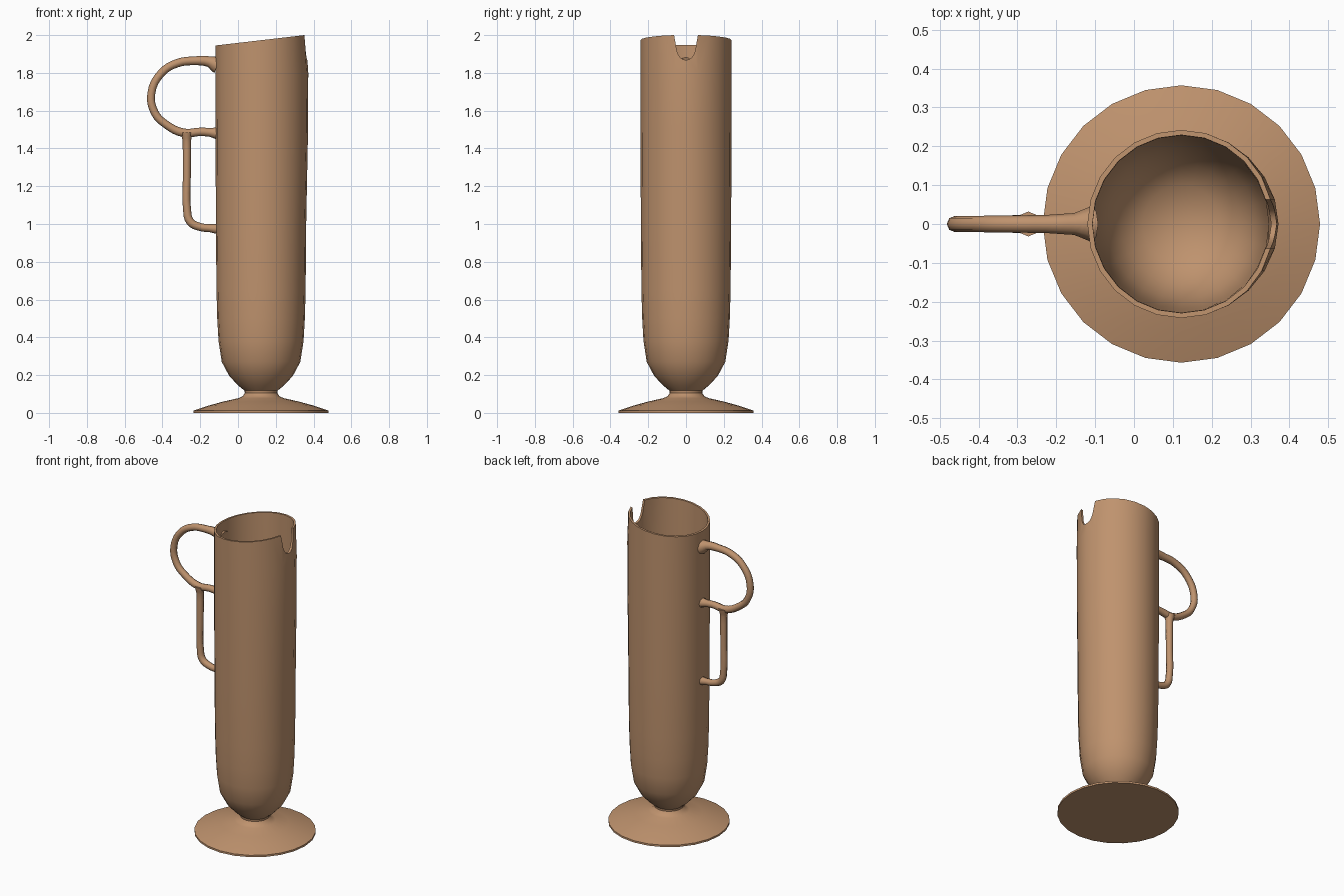
import bpy, bmesh, math

if "Cube" in bpy.data.objects:
    bpy.data.objects.remove(bpy.data.objects["Cube"])

AXIS = 0.122      # x of the vessel's centre line
SIDES = 24

tan = bpy.data.materials.new("tan clay")
tan.diffuse_color = (0.52, 0.29, 0.155, 1)
tan.use_nodes = True
tan.node_tree.nodes["Principled BSDF"].inputs["Base Color"].default_value = tan.diffuse_color


def finish(ob, angle=40):
    bpy.ops.object.select_all(action='DESELECT')
    ob.select_set(True)
    bpy.context.view_layer.objects.active = ob
    bpy.ops.object.convert(target='MESH')
    bpy.ops.object.shade_smooth_by_angle(angle=math.radians(angle))


def new_object(name, bm):
    me = bpy.data.meshes.new(name)
    bmesh.ops.recalc_face_normals(bm, faces=bm.faces)
    bm.to_mesh(me)
    bm.free()
    me.materials.append(tan)
    ob = bpy.data.objects.new(name, me)
    bpy.context.collection.objects.link(ob)
    return ob


# Vessel: one lathed profile, from under the foot, up the outside, down the inside
profile = [(0, 0), (0.357, 0.0), (0.357, 0.012), (0.28, 0.038), (0.2, 0.06), (0.12, 0.078),
           (0.098, 0.088), (0.086, 0.105), (0.088, 0.118), (0.12, 0.144), (0.168, 0.195),
           (0.208, 0.27), (0.225, 0.38), (0.232, 0.5), (0.236, 0.65), (0.239, 1.0),
           (0.241, 1.5), (0.242, 1.8), (0.242, 2.0),
           (0.229, 2.0), (0.228, 1.8), (0.227, 1.5), (0.225, 1.0), (0.222, 0.65),
           (0.218, 0.5), (0.211, 0.39), (0.193, 0.285), (0.155, 0.212), (0.1, 0.165), (0, 0.14)]
bm = bmesh.new()
verts = [bm.verts.new((r, 0, z)) for r, z in profile]
edges = [bm.edges.new(p) for p in zip(verts, verts[1:])]
bmesh.ops.spin(bm, geom=verts + edges, cent=(0, 0, 0), axis=(0, 0, 1),
               angle=math.tau, steps=SIDES)
bmesh.ops.remove_doubles(bm, verts=bm.verts, dist=0.0005)
for v in bm.verts:
    x, y, z = v.co
    if z > 1.99:                       # slanted rim
        v.co.z = 1.973 + 0.116 * x
    if z > 1.4 and x > 0:              # slight bulge at the spout
        v.co.x += 0.008 * (x / 0.242) ** 4 * (1 if z < 1.9 else -0.6)
    v.co.x += AXIS
vessel = new_object("vessel", bm)

# Pouring notch cutter: tapered U shape pushed through the +x wall
outline = [(-0.067, 2.1), (-0.063, 2.0), (-0.048, 1.915)]
outline += [(-0.043 * math.cos(a), 1.91 - 0.042 * math.sin(a))
            for a in [math.pi * i / 8 for i in range(1, 8)]]
outline += [(0.048, 1.915), (0.063, 2.0), (0.067, 2.1)]
bm = bmesh.new()
face = bm.faces.new([bm.verts.new((0.25, y, z)) for y, z in outline])
ext = bmesh.ops.extrude_face_region(bm, geom=[face])
bmesh.ops.translate(bm, vec=(0.3, 0, 0),
                    verts=[g for g in ext["geom"] if isinstance(g, bmesh.types.BMVert)])
cutter = new_object("notch_cutter", bm)
cutter.hide_render = True

mod = vessel.modifiers.new("notch", 'BOOLEAN')
mod.operation = 'DIFFERENCE'
mod.solver = 'EXACT'
mod.object = cutter
finish(vessel)
bpy.data.objects.remove(cutter)


# Handle tubes: (x, z, radius) along a smooth path
def tube(name, points):
    cu = bpy.data.curves.new(name, 'CURVE')
    cu.dimensions = '3D'
    cu.bevel_depth = 1.0
    cu.bevel_resolution = 2
    cu.resolution_u = 4
    cu.use_fill_caps = True
    sp = cu.splines.new('BEZIER')
    sp.bezier_points.add(len(points) - 1)
    for p, (x, z, r) in zip(sp.bezier_points, points):
        p.co = (x, 0, z)
        p.radius = r
        p.handle_left_type = p.handle_right_type = 'AUTO'
    cu.materials.append(tan)
    ob = bpy.data.objects.new(name, cu)
    bpy.context.collection.objects.link(ob)
    finish(ob, 50)


tube("handle_loop", [(-0.109, 1.842, 0.046), (-0.155, 1.86, 0.028), (-0.23, 1.864, 0.023),
                     (-0.32, 1.852, 0.022), (-0.405, 1.8, 0.021), (-0.459, 1.69, 0.021),
                     (-0.44, 1.588, 0.021), (-0.385, 1.53, 0.021), (-0.285, 1.482, 0.023),
                     (-0.2, 1.488, 0.022), (-0.15, 1.485, 0.023), (-0.109, 1.48, 0.032)])
tube("handle_stem", [(-0.272, 1.485, 0.032), (-0.271, 1.44, 0.022), (-0.271, 1.25, 0.021),
                     (-0.27, 1.08, 0.021), (-0.253, 1.012, 0.022), (-0.2, 0.984, 0.021),
                     (-0.15, 0.978, 0.021), (-0.109, 0.974, 0.027)])
